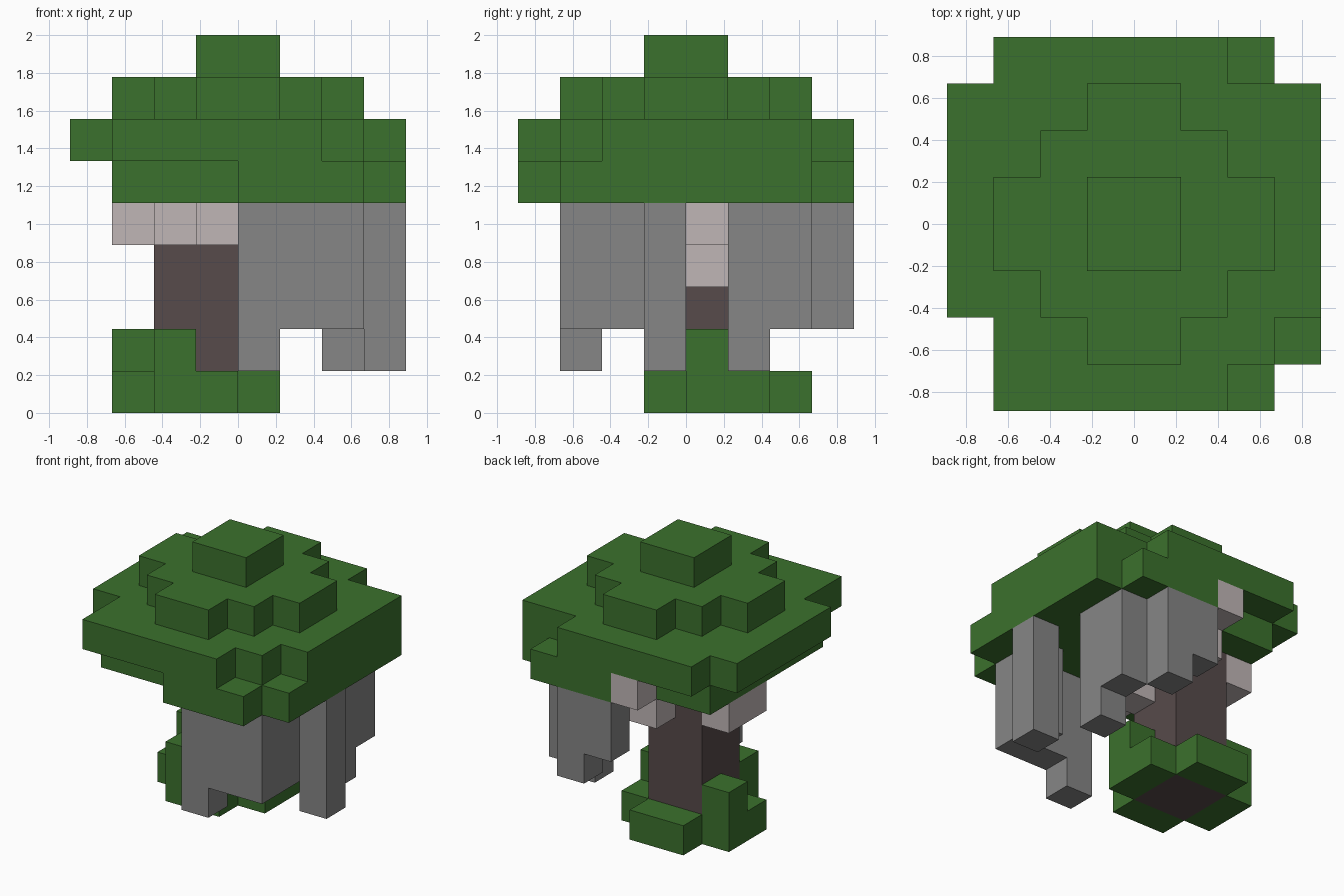
import bpy
import bmesh
from mathutils import Vector

cube = bpy.data.objects.get("Cube")
if cube:
    bpy.data.objects.remove(cube, do_unlink=True)

UNIT = 2 / 9  # edge of one block


def material(name, rgb):
    mat = bpy.data.materials.new(name)
    mat.use_nodes = True
    mat.diffuse_color = (*rgb, 1)
    mat.node_tree.nodes["Principled BSDF"].inputs["Base Color"].default_value = (*rgb, 1)
    return mat


def box(x0, x1, y0, y1, z0, z1):
    return {(x, y, z) for x in range(x0, x1) for y in range(y0, y1) for z in range(z0, z1)}


def plate(half_x, half_y, z):
    return box(-half_x, half_x, -half_y, half_y, z, z + 1)


green = material("leaf green", (0.044, 0.165, 0.026))
brown = material("bark brown", (0.095, 0.069, 0.069))
pale = material("pale wood", (0.527, 0.468, 0.468))
grey = material("moss grey", (0.238, 0.238, 0.238))

# Trunk, two blocks square
trunk = box(-2, 0, 0, 2, 0, 5)

# Leafy base: a cross with three raised blocks
base = box(-3, 1, 0, 2, 0, 1) | box(-2, 0, -1, 3, 0, 1)
base |= {(-3, 1, 1), (-2, -1, 1), (0, 0, 1)}
base -= trunk

# Branches stepping out from the trunk under the leaves
branches = box(-3, -2, 0, 2, 4, 5) | box(-1, 0, -2, 0, 4, 5)
branches |= {(-2, -1, 4), (-1, 2, 4), (-1, 3, 5), (0, 0, 3), (1, 0, 4)}

# Hanging curtain around the front, left side and back
curtain = box(0, 3, -3, -2, 2, 5) | box(2, 3, -2, -1, 2, 5)
curtain |= box(3, 4, -1, 0, 1, 5)
curtain |= box(2, 3, 1, 2, 1, 5) | box(2, 3, 2, 3, 2, 5)
curtain |= box(1, 2, 3, 4, 2, 5) | box(0, 1, 3, 4, 3, 5)
curtain |= {(0, -3, 1)}

# Canopy, from the lower rim up to the crown
rim = box(-3, 4, -3, 3, 5, 6) | box(0, 3, -4, 4, 5, 6)
brim = plate(4, 3, 6) | plate(3, 4, 6)
brim -= {(-4, -3, 6), (2, -4, 6), (3, -3, 6), (2, 3, 6)}
dome = plate(3, 1, 7) | plate(2, 2, 7) | plate(1, 3, 7)
canopy = rim | brim | dome | plate(1, 1, 8)

solid = trunk | base | branches | curtain | canopy


def build(name, cells, mat):
    """Skin the outer faces of a set of blocks and merge flat areas."""
    bm = bmesh.new()
    corners = {}

    def vert(p):
        key = tuple(round(c) for c in p)
        if key not in corners:
            corners[key] = bm.verts.new(Vector(key) * UNIT)
        return corners[key]

    for cell in sorted(cells):
        for axis in range(3):
            for side in (0, 1):
                step = [0, 0, 0]
                step[axis] = 2 * side - 1
                if tuple(c + s for c, s in zip(cell, step)) in solid:
                    continue
                u, v = Vector(), Vector()
                u[(axis + 1) % 3] = 1
                v[(axis + 2) % 3] = 1
                start = Vector(cell)
                start[axis] += side
                quad = [start, start + u, start + u + v, start + v]
                bm.faces.new([vert(p) for p in (quad if side else quad[::-1])])

    bmesh.ops.dissolve_limit(bm, angle_limit=0.01, verts=bm.verts[:], edges=bm.edges[:])
    mesh = bpy.data.meshes.new(name)
    bm.to_mesh(mesh)
    bm.free()
    mesh.materials.append(mat)
    obj = bpy.data.objects.new(name, mesh)
    bpy.context.collection.objects.link(obj)


build("trunk", trunk, brown)
build("leafy_base", base, green)
build("branches", branches, pale)
build("hanging_curtain", curtain, grey)
build("canopy", canopy, green)
